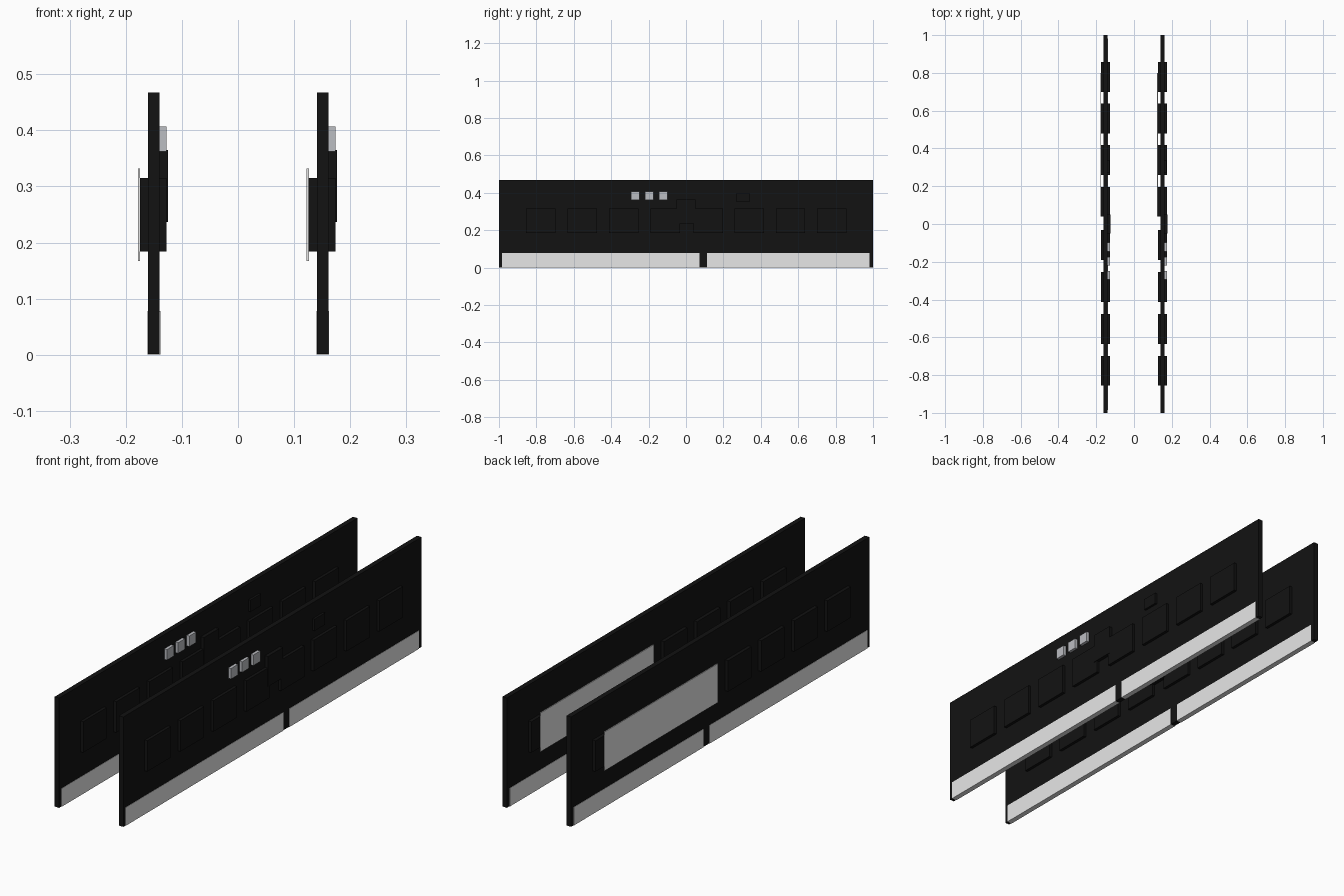
import bpy
import bmesh
from mathutils import Matrix, Vector

cube = bpy.data.objects.get("Cube")
if cube:
    bpy.data.objects.remove(cube, do_unlink=True)


def material(name, r, g, b):
    m = bpy.data.materials.new(name)
    m.use_nodes = True
    m.diffuse_color = (r, g, b, 1)
    m.node_tree.nodes["Principled BSDF"].inputs["Base Color"].default_value = (r, g, b, 1)
    return m


black = material("board black", 0.006, 0.006, 0.006)
light = material("light metal", 0.8, 0.8, 0.8)
grey = material("capacitor grey", 0.5, 0.51, 0.54)


def boxes(name, mat, spans):
    """One object made of boxes, each given as (x range, y range, z range)."""
    bm = bmesh.new()
    for span in spans:
        lo, hi = (Vector(c) for c in zip(*span))
        size = Matrix.Diagonal((*(hi - lo), 1))
        bmesh.ops.create_cube(bm, size=1, matrix=Matrix.Translation((lo + hi) / 2) @ size)
    mesh = bpy.data.meshes.new(name)
    bm.to_mesh(mesh)
    bm.free()
    mesh.materials.append(mat)
    obj = bpy.data.objects.new(name, mesh)
    bpy.context.collection.objects.link(obj)
    return obj


HALF = 0.0105            # half thickness of the circuit board
CHIP_Z = (0.184, 0.315)
chip_starts = [s for i in range(4) for s in (0.04 + 0.22 * i, -0.19 - 0.222 * i)]


def memory_stick(side, x):
    parts = [
        boxes("circuit_board_" + side, black,
              [((-HALF, HALF), (-1, 1), (0.001, 0.467))]),
        # edge connector in two lengths, split by the key gap
        boxes("edge_contacts_" + side, light,
              [((-0.0115, 0.0115), y, (0, 0.078)) for y in ((-0.985, 0.073), (0.113, 0.982))]),
        # memory chips run through to both faces
        boxes("memory_chips_" + side, black,
              [((-0.025, 0.023), (y, y + 0.157), CHIP_Z) for y in chip_starts]),
        # small chips on the outer face
        boxes("controller_chip_" + side, black,
              [((0, 0.0255), (-0.05, 0.05), (0.237, 0.365))]),
        boxes("small_chip_" + side, black,
              [((0, 0.02), (0.27, 0.34), (0.35, 0.4))]),
        boxes("capacitors_" + side, grey,
              [((0.009, 0.023), (y, y + 0.046), (0.362, 0.407)) for y in (-0.295, -0.22, -0.145)]),
        # sticker over the chips on the other face
        boxes("label_plate_" + side, light,
              [((-0.0285, -0.0245), (0.04, 0.8), (0.167, 0.332))]),
    ]
    for part in parts:
        part.location.x = x


memory_stick("right", -0.15)
memory_stick("left", 0.151)
